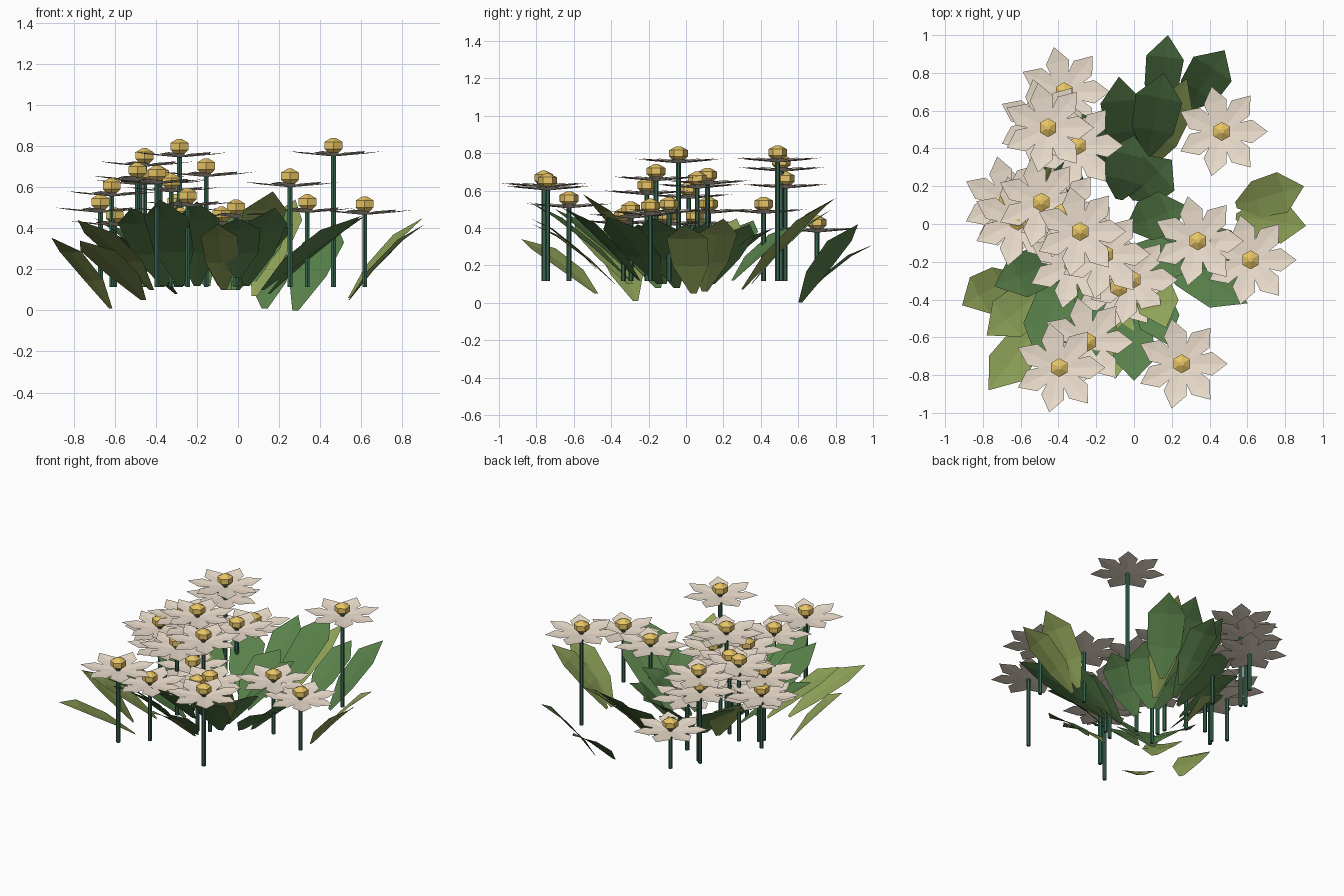
import bpy, bmesh, math
from mathutils import Vector

if "Cube" in bpy.data.objects:
    bpy.data.objects.remove(bpy.data.objects["Cube"])


def material(name, rgb):
    m = bpy.data.materials.new(name)
    m.diffuse_color = (*rgb, 1)
    m.use_nodes = True
    m.node_tree.nodes["Principled BSDF"].inputs["Base Color"].default_value = m.diffuse_color
    return m


GREEN = material("leaf_green", (0.10, 0.22, 0.07))
OLIVE = material("leaf_olive", (0.28, 0.37, 0.10))
STEM = material("stem_green", (0.04, 0.13, 0.08))
PETAL = material("petal_cream", (0.88, 0.77, 0.64))
HEART = material("centre_yellow", (0.80, 0.55, 0.13))


def finish(bm, name, mat):
    me = bpy.data.meshes.new(name)
    bm.to_mesh(me)
    bm.free()
    me.materials.append(mat)
    bpy.context.collection.objects.link(bpy.data.objects.new(name, me))


def lathe(bm, x, y, profile, n):
    """Stack of n-sided rings (radius, z) with capped ends."""
    rings = [[bm.verts.new((x + r * math.cos(2 * math.pi * (i + .5) / n),
                            y + r * math.sin(2 * math.pi * (i + .5) / n), z))
              for i in range(n)] for r, z in profile]
    for a, b in zip(rings, rings[1:]):
        for i in range(n):
            j = (i + 1) % n
            bm.faces.new((a[i], a[j], b[j], b[i]))
    bm.faces.new(rings[0][::-1])
    bm.faces.new(rings[-1])


def blade(bm, base, along, side, up, stations):
    """Folded blade: stations are (length, half width, rise, fold)."""
    rows = []
    for t, w, h, fold in stations:
        mid = base + along * t + up * h
        if w:
            rows.append([bm.verts.new(mid + side * w + up * fold),
                         bm.verts.new(mid),
                         bm.verts.new(mid - side * w + up * fold)])
        else:
            v = bm.verts.new(mid)
            rows.append([v, v, v])
    for a, b in zip(rows, rows[1:]):
        for k in (0, 1):
            quad = [a[k], a[k + 1], b[k + 1], b[k]]
            bm.faces.new(list(dict.fromkeys(quad))[::-1])


# Flowers: x, y, height of the yellow centre
FLOWERS = [
    (.465, .49, .805), (-.37, .70, .43), (-.455, .51, .755), (-.48, .53, .665),
    (-.30, .415, .53), (-.615, .015, .61), (-.49, .115, .685),
    (-.38, .06, .665), (-.67, .12, .53), (-.285, -.04, .80),
    (-.155, -.16, .705), (-.325, -.21, .63), (-.01, -.295, .505),
    (-.08, -.335, .47), (.338, -.09, .53), (.617, -.19, .52),
    (.253, -.74, .655), (-.395, -.76, .67), (-.245, -.625, .56),
    (-.60, .05, .465), (-.28, -.10, .465),
]
stems, petals, hearts = bmesh.new(), bmesh.new(), bmesh.new()
Z = Vector((0, 0, 1))
for x, y, z in FLOWERS:
    lathe(stems, x, y, [(.013, .115), (.013, z - .03)], 6)
    lathe(hearts, x, y, [(.030, z - .036), (.050, z - .018),
                         (.050, z + .016), (.012, z + .036)], 6)
    for i in range(7):
        a = 2 * math.pi * i / 7
        out = Vector((math.cos(a), math.sin(a), 0))
        blade(petals, Vector((x, y, z - .055)), out, Z.cross(out), Z,
              [(.0, .024, 0, .002), (.16, .062, .014, .004), (.243, 0, .026, 0)])
finish(stems, "stems", STEM)
finish(petals, "petals", PETAL)
finish(hearts, "flower_centres", HEART)

# Leaves: base, tip, half width
GREEN_LEAVES = [
    ((.13, .61, .01), (.18, 1.0, .31), .10), ((.28, .61, .0), (.48, .92, .42), .12),
    ((.07, .36, .14), (.16, .80, .56), .125), ((-.04, .35, .10), (-.08, .78, .50), .11),
    ((-.08, .13, .12), (.0, .47, .40), .125), ((-.02, .14, .10), (.20, .34, .42), .13),
    ((.12, -.14, .10), (.60, -.42, .46), .12), ((.15, -.05, .08), (.62, -.19, .46), .12),
    ((-.03, -.02, .12), (.27, .10, .42), .12), ((.0, -.12, .10), (.27, -.26, .42), .12),
    ((.0, -.46, .16), (.0, -.83, .45), .11), ((.04, -.25, .12), (.18, -.64, .50), .11),
    ((-.30, -.15, .08), (-.74, -.33, .42), .12), ((-.36, -.25, .12), (-.52, -.70, .50), .12),
    ((-.28, -.30, .12), (-.38, -.84, .54), .11), ((-.20, -.20, .12), (-.20, -.70, .53), .11),
    ((-.30, .0, .12), (-.70, .10, .45), .11), ((-.25, .15, .12), (-.56, .36, .44), .11),
    ((-.15, .25, .12), (-.32, .60, .42), .11),
]
OLIVE_LEAVES = [
    ((.08, .30, .07), (.28, .77, .54), .10), ((.54, .10, .06), (.90, .20, .45), .11),
    ((.54, .04, .05), (.91, -.01, .42), .11),
    ((-.62, -.27, .01), (-.91, -.43, .355), .11), ((-.42, -.30, .10), (-.78, -.59, .44), .12),
    ((-.46, -.48, .05), (-.77, -.88, .34), .11), ((-.07, -.38, .10), (-.10, -.82, .42), .09),
    ((.05, -.20, .16), (.17, -.55, .58), .11), ((-.32, .10, .10), (-.58, .27, .45), .11),
]
for name, mat, leaves in (("green_leaves", GREEN, GREEN_LEAVES),
                          ("olive_leaves", OLIVE, OLIVE_LEAVES)):
    bm = bmesh.new()
    for b, t, w in leaves:
        b, t = Vector(b), Vector(t)
        along = t - b
        side = Z.cross(along).normalized()
        up = along.cross(side).normalized()
        blade(bm, b, along, side, up,
              [(0, w * .15, 0, 0), (.35, w * .9, .02, .008),
               (.74, w, .022, .008), (1, 0, 0, 0)])
    finish(bm, name, mat)
